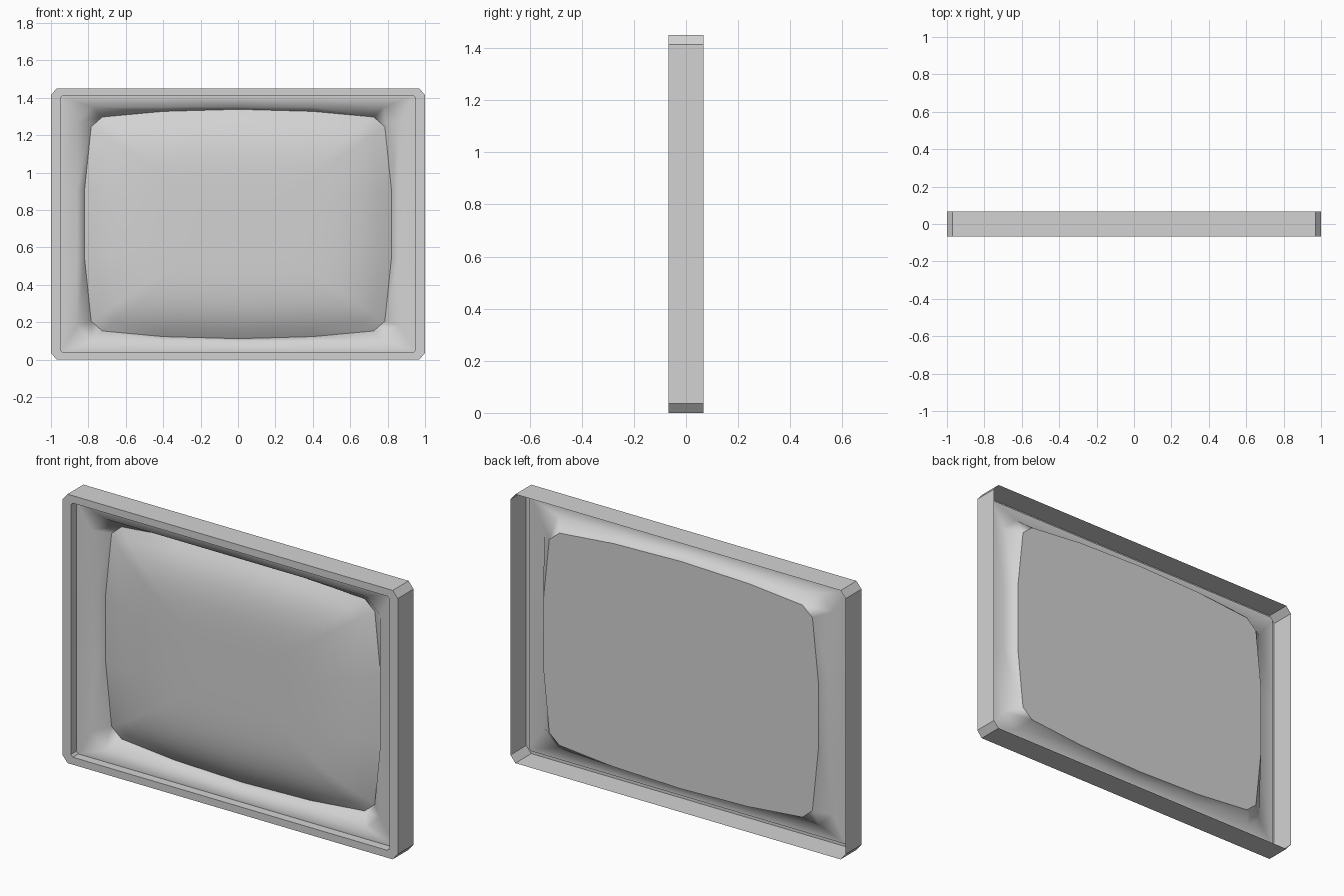
import bpy
import bmesh
from math import radians

cube = bpy.data.objects.get("Cube")
if cube:
    bpy.data.objects.remove(cube, do_unlink=True)

MID_Z = 0.725          # height of the centre of the frame
PANEL_Y = -0.02        # recessed face around the opening
SCREEN_Y = 0.044       # flat back of the screen

grey = bpy.data.materials.new("light grey")
grey.use_nodes = True
grey.diffuse_color = (0.65, 0.65, 0.65, 1)
grey.node_tree.nodes["Principled BSDF"].inputs["Base Color"].default_value = (0.65, 0.65, 0.65, 1)


def outline(quarter):
    """Mirror a quarter outline, top centre to right side, into a full loop."""
    right = quarter + [(x, -z) for x, z in reversed(quarter)]
    return right + [(-x, z) for x, z in reversed(right[1:-1])]


def chamfered(w, h, cx, cz):
    """Rectangle with cut corners, with points matching the screen outline."""
    return outline([(0, h), (0.4, h), (w - cx, h), (w, h - cz), (w, 0.185)])


def add_loop(bm, points, y):
    return [bm.verts.new((x, y, z + MID_Z)) for x, z in points]


def bridge(bm, a, b):
    for i in range(len(a)):
        j = (i + 1) % len(a)
        bm.faces.new((a[i], a[j], b[j], b[i]))


def finish(bm, name, angle):
    mesh = bpy.data.meshes.new(name)
    bm.to_mesh(mesh)
    bm.free()
    mesh.materials.append(grey)
    obj = bpy.data.objects.new(name, mesh)
    bpy.context.collection.objects.link(obj)
    bpy.ops.object.select_all(action="DESELECT")
    obj.select_set(True)
    bpy.context.view_layer.objects.active = obj
    bpy.ops.object.shade_smooth_by_angle(angle=radians(angle))
    return obj


screen_edge = outline([(0, 0.613), (0.4, 0.602), (0.725, 0.572), (0.785, 0.52), (0.82, 0.185)])
outer_edge = chamfered(1.0, 0.725, 0.03, 0.036)
lip_edge = chamfered(0.95, 0.685, 0.012, 0.012)
opening = chamfered(0.86, 0.625, 0.08, 0.08)

# Frame: open-backed shell, front rim, recessed panel and sloping funnel
bm = bmesh.new()
loops = [add_loop(bm, outer_edge, 0.068), add_loop(bm, outer_edge, -0.067),
         add_loop(bm, lip_edge, -0.067), add_loop(bm, lip_edge, PANEL_Y),
         add_loop(bm, opening, PANEL_Y), add_loop(bm, screen_edge, SCREEN_Y)]
for a, b in zip(loops, loops[1:]):
    bridge(bm, a, b)
frame = finish(bm, "frame", 30)

# Funnel shades softly into the panel, which stays flat
opening_size = len(opening)
opening_start = opening_size * 4
ring_indices = range(opening_start, opening_start + opening_size)
for edge in frame.data.edges:
    inside = [v in ring_indices for v in edge.vertices]
    if any(inside):
        edge.use_edge_sharp = False
weighted = frame.modifiers.new("flat panel shading", "WEIGHTED_NORMAL")
weighted.keep_sharp = True
weighted.weight = 100

# Screen: pillow-shaped front with a flat back
bm = bmesh.new()
DOME = 0.1
RINGS = 12
first = prev = add_loop(bm, screen_edge, SCREEN_Y)
for i in range(1, RINGS):
    r = 1 - i / RINGS
    ring = add_loop(bm, [(x * r, z * r) for x, z in screen_edge], SCREEN_Y - DOME * (1 - r ** 5))
    bridge(bm, prev, ring)
    prev = ring
centre = bm.verts.new((0, SCREEN_Y - DOME, MID_Z))
for i in range(len(prev)):
    bm.faces.new((prev[i], prev[(i + 1) % len(prev)], centre))
bm.faces.new(list(reversed(first)))
bmesh.ops.recalc_face_normals(bm, faces=bm.faces)
finish(bm, "screen", 40)
